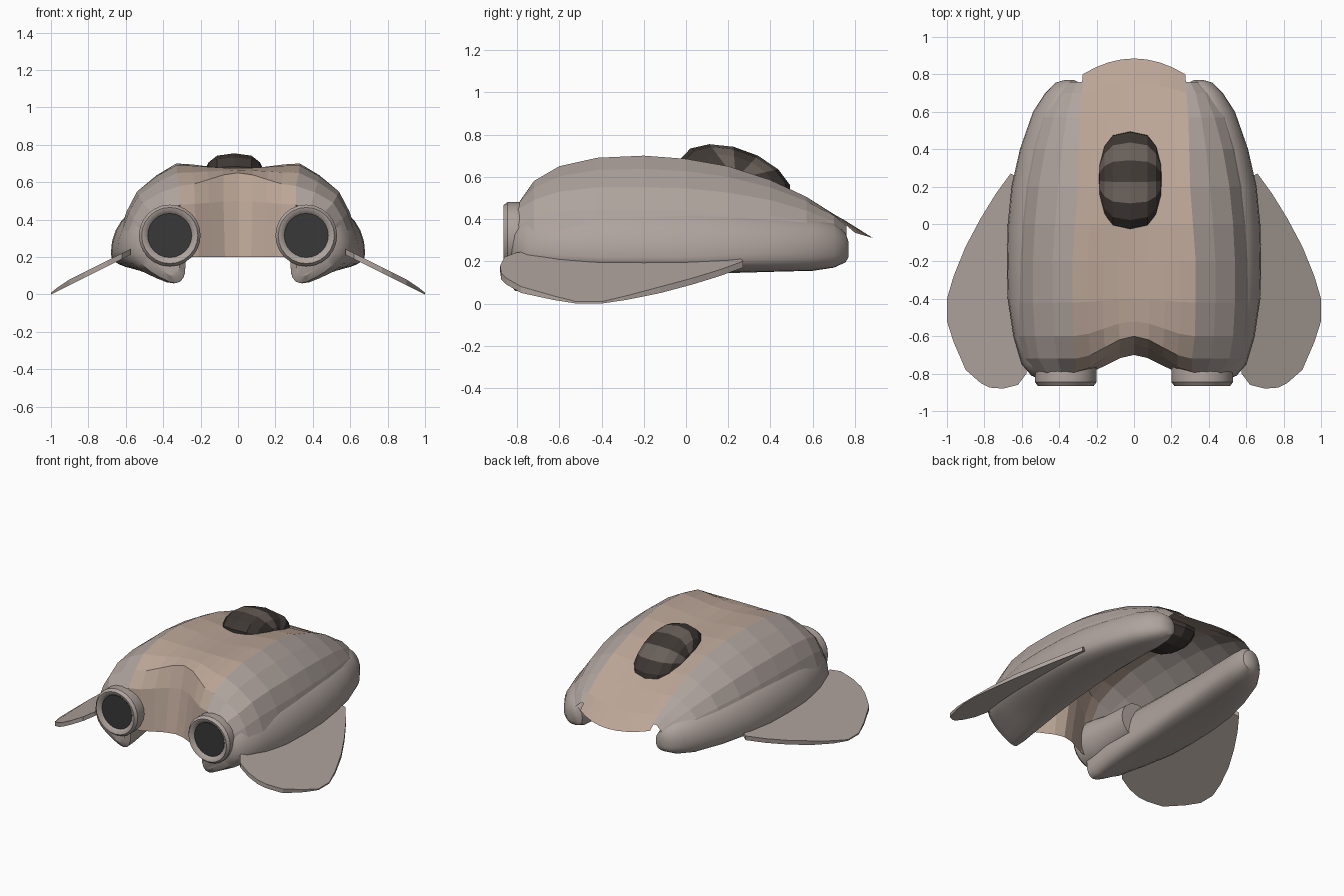
import bpy, bmesh, math
from mathutils import Matrix

if "Cube" in bpy.data.objects:
    bpy.data.objects.remove(bpy.data.objects["Cube"])


def material(name, rgb):
    m = bpy.data.materials.new(name)
    m.diffuse_color = (*rgb, 1)
    m.use_nodes = True
    m.node_tree.nodes["Principled BSDF"].inputs["Base Color"].default_value = m.diffuse_color
    return m


TAN = material("tan_panel", (0.50, 0.38, 0.31))
GREY = material("warm_grey", (0.43, 0.37, 0.34))
DARK = material("dark_glass", (0.05, 0.04, 0.035))
BAND = material("glass_band", (0.14, 0.115, 0.10))
NOZZLE = material("nozzle_dark", (0.04, 0.04, 0.04))


def finish(name, bm, mats, mirror=False, smooth=None):
    bmesh.ops.remove_doubles(bm, verts=bm.verts, dist=0.0005)
    bmesh.ops.recalc_face_normals(bm, faces=bm.faces)
    me = bpy.data.meshes.new(name)
    bm.to_mesh(me)
    bm.free()
    for m in mats:
        me.materials.append(m)
    ob = bpy.data.objects.new(name, me)
    bpy.context.collection.objects.link(ob)
    if mirror:
        mod = ob.modifiers.new("mirror", 'MIRROR')
        mod.use_mirror_merge = False
    if smooth:
        bpy.ops.object.select_all(action='DESELECT')
        ob.select_set(True)
        bpy.context.view_layer.objects.active = ob
        bpy.ops.object.shade_smooth_by_angle(angle=math.radians(smooth))
    return ob


def loft(rows, closed=False, caps=False):
    bm = bmesh.new()
    vs = [[bm.verts.new(p) for p in r] for r in rows]
    n = len(rows[0])
    for a, b in zip(vs, vs[1:]):
        for i in range(n if closed else n - 1):
            j = (i + 1) % n
            bm.faces.new((a[i], a[j], b[j], b[i]))
    if caps:
        bm.faces.new(vs[0])
        bm.faces.new(vs[-1])
    return bm


# Centre hull sheet: y centre, y edge, z centre, z edge, half width
HULL = [(.885, .80, .31, .335, .275), (.75, .70, .395, .42, .28), (.58, .57, .485, .505, .29),
        (.40, .40, .57, .585, .295), (.20, .20, .63, .65, .30), (0, 0, .66, .685, .315),
        (-.20, -.20, .67, .70, .33), (-.40, -.42, .675, .69, .33), (-.52, -.60, .665, .65, .325),
        (-.60, -.72, .65, .58, .31), (-.64, -.79, .50, .48, .31), (-.70, -.80, .20, .20, .28)]
rows = []
for yc, ye, zc, ze, w in HULL:
    row = []
    for k in range(-4, 5):
        t = abs(k) / 4
        s = t * t if yc > 0 else t * t * (3 - 2 * t)
        row.append((w * k / 4, yc + (ye - yc) * s, zc + (ze - zc) * s))
    rows.append(row)
finish("centre_hull", loft(rows), [TAN])

# Sloping side panels: y, ridge x z, shoulder x z, lower edge x z
SIDE = [(.76, .27, .37, .33, .34, .38, .27), (.70, .28, .42, .38, .39, .44, .31),
        (.57, .29, .505, .43, .44, .51, .34), (.40, .295, .585, .475, .49, .56, .34),
        (.20, .30, .65, .51, .525, .60, .34), (0, .315, .685, .53, .545, .62, .34),
        (-.20, .33, .70, .54, .55, .63, .34), (-.42, .33, .69, .54, .55, .63, .34),
        (-.60, .325, .65, .53, .53, .62, .34), (-.72, .31, .58, .51, .49, .59, .32),
        (-.79, .31, .48, .47, .45, .55, .30), (-.82, .36, .44, .45, .42, .51, .29),
        (-.80, .36, .36, .41, .36, .45, .28)]
rows = []
for y, ax, az, bx, bz, cx, cz in SIDE:
    rows.append([(ax, y, az), ((ax + bx) / 2, y, (az + bz) / 2 + .012), (bx, y, bz),
                 ((bx + cx) / 2 + .01, y, (bz + cz) / 2), (cx, y, cz)])
finish("side_panels", loft(rows), [GREY], mirror=True)

# Side pods, widest low down: y, inner x, outer x, bottom z, widest z, top z, inner droop
POD = [(.77, .32, .37, .22, .26, .29, 0), (.755, .29, .42, .195, .26, .335, 0),
       (.70, .28, .475, .17, .26, .38, 0), (.60, .28, .54, .155, .255, .40, 0),
       (.40, .29, .61, .15, .24, .425, 0), (.20, .30, .655, .15, .23, .445, .01),
       (0, .30, .675, .15, .22, .46, .02), (-.20, .30, .68, .15, .22, .465, .04),
       (-.40, .29, .675, .155, .22, .465, .06), (-.60, .28, .645, .16, .23, .455, .09),
       (-.75, .28, .60, .16, .24, .43, .12), (-.81, .28, .55, .165, .25, .40, .125),
       (-.835, .31, .49, .19, .26, .34, .11)]
rows = []
for y, xi, xo, zb, zm, zt, droop in POD:
    row = []
    for k in range(24):
        a = 2 * math.pi * k / 24
        c, s = math.cos(a), math.sin(a)
        e = 1 if s > 0 else .75
        u = math.copysign(abs(c) ** e, c)
        v = math.copysign(abs(s) ** e, s)
        low = droop * (1 - u) / 2 * (1 - v) / 2 * 1.2
        row.append(((xi + xo) / 2 + u * (xo - xi) / 2, y,
                    zm + v * (zt - zm if v > 0 else zm - zb) - low))
    rows.append(row)
finish("side_pods", loft(rows, closed=True, caps=True), [GREY], mirror=True, smooth=35)

# Drooping wings: flat outline tilted outward, thin plate
WING = [(.60, .24), (.66, .27), (.74, .16), (.82, .03), (.90, -.12), (.965, -.28), (1, -.40),
        (1, -.52), (.965, -.63), (.90, -.78), (.82, -.85), (.77, -.875), (.70, -.88),
        (.62, -.86), (.575, -.80), (.57, -.68), (.57, -.40)]
plate = [[(x, y, .5 * (1 - x) + h * min(1, (1.03 - x) / .1)) for x, y in WING] for h in (0, .03)]
finish("wings", loft(plate, closed=True, caps=True), [GREY], mirror=True)

# Engine tubes turned about y, with a dark nozzle disc
TUBE = [(.118, -.845), (.135, -.862), (.15, -.865), (.165, -.845), (.165, -.78),
        (.155, -.70), (.14, -.62), (.13, -.40)]
N = 24
rows = [[(.365 + r * math.cos(2 * math.pi * k / N), y, .315 + r * math.sin(2 * math.pi * k / N))
         for k in range(N)] for r, y in TUBE]
bm = loft(rows, closed=True, caps=True)
for f in bm.faces:
    if len(f.verts) == N and f.calc_center_median().y < -.8:
        f.material_index = 1
finish("engines", bm, [GREY, NOZZLE], mirror=True, smooth=35)

# Banded canopy: faceted boxy ellipsoid with its poles at the sides
bm = bmesh.new()
bmesh.ops.create_uvsphere(bm, u_segments=14, v_segments=8, radius=1)
bmesh.ops.rotate(bm, verts=bm.verts, matrix=Matrix.Rotation(math.pi / 2, 3, 'Y'))
for f in bm.faces:
    c = f.calc_center_median()
    band = int((math.atan2(c.z, c.y) % (2 * math.pi)) / (2 * math.pi / 14))
    f.material_index = 1 if band in (2, 4) else 0
for v in bm.verts:
    v.co.x = math.copysign(abs(v.co.x) ** .65, v.co.x) * .172
    v.co.y *= .278
    v.co.z *= .143
bmesh.ops.rotate(bm, verts=bm.verts, matrix=Matrix.Rotation(math.radians(-20), 3, 'X'))
bmesh.ops.translate(bm, verts=bm.verts, vec=(-.02, .235, .59))
finish("canopy", bm, [DARK, BAND])
